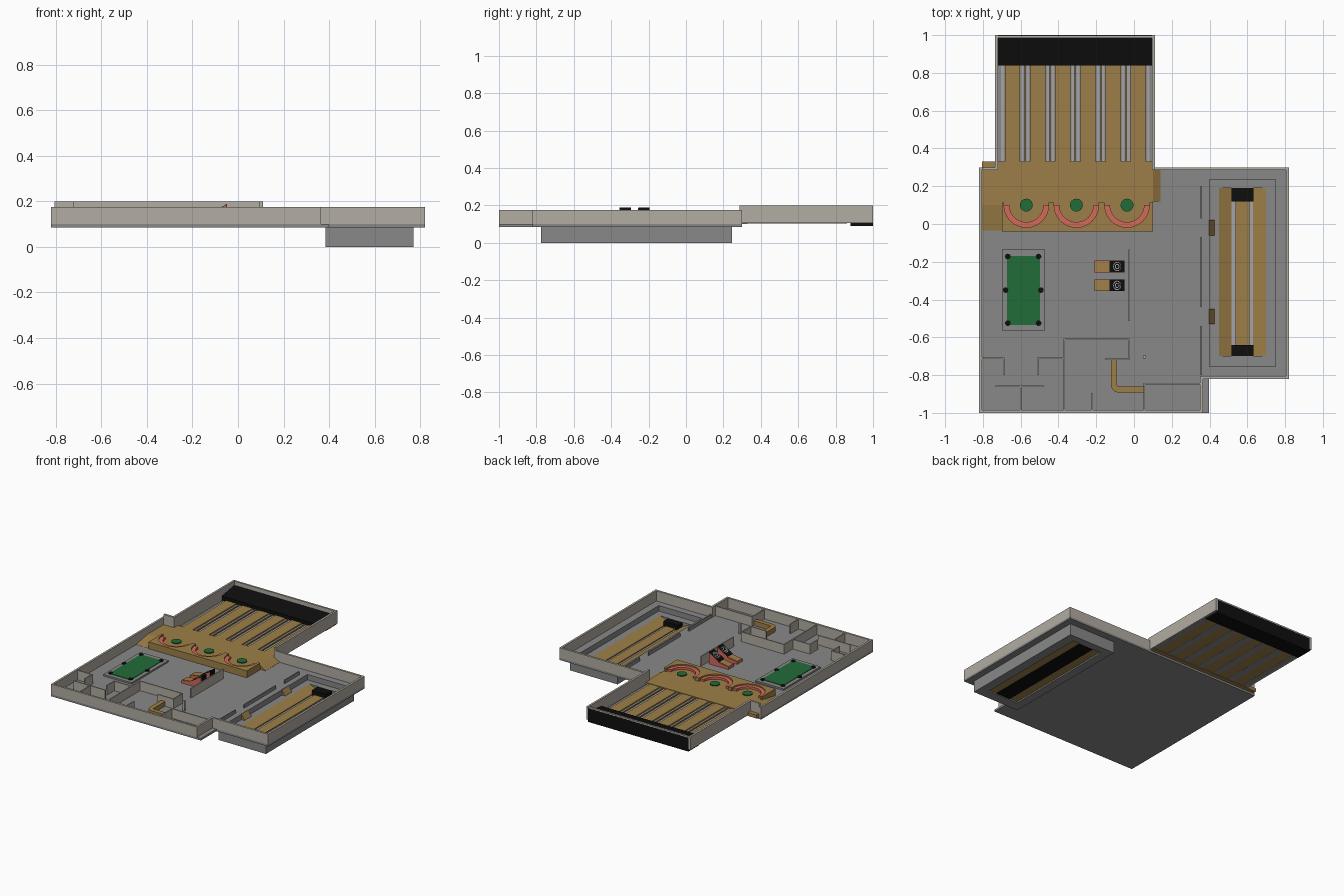
import bpy, bmesh, math
from mathutils import Matrix


def mat(name, r, g, b):
    m = bpy.data.materials.new(name)
    lin = [(c / 255 / 12.92 if c < 11 else ((c / 255 + 0.055) / 1.055) ** 2.4) for c in (r, g, b)]
    m.diffuse_color = (*lin, 1)
    return m


WALL = mat("warm grey wall", 178, 172, 162)
GREY = mat("floor grey", 136, 136, 136)
WOOD = mat("wood", 158, 127, 72)
BLACK = mat("black", 14, 14, 14)
RED = mat("salmon red", 212, 104, 90)
GREEN = mat("felt green", 34, 108, 56)
SILVER = mat("light grey", 165, 165, 168)


def finish(name, bm, m):
    bmesh.ops.recalc_face_normals(bm, faces=bm.faces)
    me = bpy.data.meshes.new(name)
    bm.to_mesh(me)
    bm.free()
    me.materials.append(m)
    ob = bpy.data.objects.new(name, me)
    bpy.context.collection.objects.link(ob)
    return ob


def box(name, x0, x1, y0, y1, z0, top, m):
    """Box; top is a height or a function of x and y for a sloping top."""
    f = top if callable(top) else (lambda x, y: top)
    bm = bmesh.new()
    bmesh.ops.create_cube(bm, size=1)
    for v in bm.verts:
        x = x1 if v.co.x > 0 else x0
        y = y1 if v.co.y > 0 else y0
        v.co = (x, y, f(x, y) if v.co.z > 0 else z0)
    return finish(name, bm, m)


def prism(name, pts, z0, z1, m):
    """Outline in x, y pulled up from z0 to z1."""
    bm = bmesh.new()
    face = bm.faces.new([bm.verts.new((x, y, z0)) for x, y in pts])
    r = bmesh.ops.extrude_face_region(bm, geom=[face])
    for v in r["geom"]:
        if isinstance(v, bmesh.types.BMVert):
            v.co.z = z1
    return finish(name, bm, m)


def disc(name, x, y, z, r, h, m, n=24, tilt=0.0):
    bm = bmesh.new()
    bmesh.ops.create_cone(bm, cap_ends=True, segments=n, radius1=r, radius2=r, depth=h,
                          matrix=Matrix.Translation((x, y, z)) @ Matrix.Rotation(tilt, 4, 'Y'))
    return finish(name, bm, m)


def arc(cx, cy, r, a0, a1, n=20):
    return [(cx + r * math.cos(math.radians(a0 + (a1 - a0) * i / n)),
             cy + r * math.sin(math.radians(a0 + (a1 - a0) * i / n))) for i in range(n + 1)]


def ring(name, o, i, z0, z1, m):
    """Rectangular frame between outer and inner x0, x1, y0, y1."""
    box(name + "_left", o[0], i[0], o[2], o[3], z0, z1, m)
    box(name + "_right", i[1], o[1], o[2], o[3], z0, z1, m)
    box(name + "_front", i[0], i[1], o[2], i[2], z0, z1, m)
    box(name + "_back", i[0], i[1], i[3], o[3], z0, z1, m)


# floors and outer walls
F, T, W = 0.10, 0.175, 0.015
box("main_floor", -0.82, 0.398, -1, 0.30, 0.085, F, GREY)
ring("wing_floor", (0.398, 0.82, -0.82, 0.30), (0.40, 0.75, -0.755, 0.235), 0.085, F, GREY)
for x0, x1, y0, y1, top in [
        (-0.82, -0.82 + W, -1, 0.30, T), (-0.82, 0.365, -1, -1 + W, T),
        (0.35, 0.365, -1, -0.805, T), (0.36, 0.82, -0.82, -0.805, T),
        (0.805, 0.82, -0.82, 0.30, T), (0.10, 0.82, 0.285, 0.30, T),
        (-0.805, -0.72, 0.285, 0.30, 0.20)]:
    box("outer_wall", x0, x1, y0, y1, F, top, WALL)
for x0, x1, y0, y1 in [(-0.735, -0.72, 0.285, 1), (0.095, 0.11, 0.285, 1), (-0.735, 0.11, 0.985, 0.999)]:
    box("lane_hall_wall", x0, x1, y0, y1, 0.105, 0.20, WALL)

# inner partitions
t = 0.004
for x0, x1, y0, y1 in [
        (-0.37, -0.37, -0.985, -0.61), (-0.37, -0.025, -0.61, -0.61), (-0.025, -0.025, -0.715, -0.61),
        (-0.15, -0.025, -0.715, -0.715), (-0.22, -0.22, -0.985, -0.90), (-0.805, -0.69, -0.71, -0.71),
        (-0.69, -0.69, -0.795, -0.71), (-0.51, -0.51, -0.795, -0.71), (-0.51, -0.37, -0.71, -0.71),
        (-0.60, -0.60, -0.985, -0.86), (-0.73, -0.48, -0.86, -0.86), (0.055, 0.055, -0.985, -0.845),
        (0.055, 0.35, -0.845, -0.845), (-0.025, -0.025, -0.51, -0.14)]:
    box("partition", x0 - t, x1 + t, y0 - t, y1 + t, F, T - 0.005, WALL)
box("post", 0.047, 0.063, -0.713, -0.697, F, T, WALL)
for y0, y1 in [(-0.80, -0.54), (-0.44, -0.07), (0.03, 0.20)]:
    box("low_rail", 0.352, 0.36, y0, y1, F, 0.125, GREY)

# service counter with a rounded corner
prism("counter", [(-0.09, -0.715), (-0.122, -0.715)] + arc(-0.08, -0.85, 0.042, 180, 270, 8)
      + [(0.05, -0.892), (0.05, -0.86)] + arc(-0.08, -0.85, 0.01, 270, 180, 8), F, 0.135, WOOD)

# raised approach with ramps
A = 0.125
box("approach", -0.805, 0.10, 0.10, 0.33, F, A, WOOD)
box("seating_floor", -0.70, 0.10, -0.04, 0.10, F, A, WOOD)
box("left_ramp", -0.805, -0.70, -0.035, 0.10, F - 0.005, lambda x, y: A if y > 0 else F + 0.001, WOOD)
box("right_ramp", 0.10, 0.14, 0.12, 0.285, F - 0.005, lambda x, y: A if x < 0.12 else F + 0.001, WOOD)

# seating block with three round bays, benches and tables
bays = (-0.57, -0.305, -0.037)
outline = [(-0.70, -0.04), (0.10, -0.04), (0.10, 0.115)]
for cx in reversed(bays):
    outline += [(cx + 0.118, 0.115)] + arc(cx, 0.10, 0.118, 0, -180) + [(cx - 0.118, 0.115)]
prism("seating_block", outline + [(-0.70, 0.115)], A, 0.15, WOOD)
for cx in bays:
    prism("round_bench", arc(cx, 0.10, 0.119, 0, -180) + arc(cx, 0.10, 0.09, -180, 0), A, 0.141, RED)
    disc("table_leg", cx, 0.10, 0.13, 0.008, 0.01, BLACK, 8)
    disc("round_table", cx, 0.10, 0.135, 0.034, 0.006, GREEN)

# lanes with gutters between them
gut = [-0.71 + 0.1333 * i for i in range(7)]
for a, b in zip(gut, gut[1:]):
    box("lane", a + 0.026, b - 0.026, 0.33, 0.86, 0.105, 0.122, WOOD)
for i, g in enumerate(gut):
    lo, hi = max(g - 0.026, -0.722), min(g + 0.026, 0.097)
    box("gutter", lo, hi, 0.33, 0.86, 0.104, 0.110, GREY)
    for s in (-1, 1):
        c = g + s * 0.014
        if -0.715 < c < 0.092:
            box("gutter_rail", c - 0.007, c + 0.007, 0.33, 0.86, 0.110, 0.116, SILVER)
    if 0 < i < 6:
        box("gutter_divider", g - 0.004, g + 0.004, 0.33, 0.86, 0.110, 0.122, WOOD)

# black pin machine at the lane ends
box("pin_machine", -0.72, 0.095, 0.84, 0.985, 0.106, lambda x, y: 0.145 if y < 0.9 else 0.17, BLACK)
box("pin_machine_base", -0.72, 0.095, 0.88, 1.0, 0.09, 0.106, BLACK)
box("back_panel", -0.72, 0.095, 0.996, 1.0, 0.09, 0.19, BLACK)

# pool table
box("pool_table_frame", -0.70, -0.47, -0.565, -0.135, F, 0.112, GREY)
box("pool_table_felt", -0.672, -0.498, -0.535, -0.17, 0.112, 0.116, GREEN)
for x in (-0.668, -0.505):
    for y in (-0.525, -0.35, -0.172):
        px = x + (0.0 if y != -0.35 else math.copysign(0.012, x + 0.58))
        disc("pool_table_pocket", px, y, 0.115, 0.015, 0.008, BLACK, 12)

# two ball-rolling machines
for yc in (-0.225, -0.325):
    y0, y1 = yc - 0.031, yc + 0.031
    box("roller_body", -0.21, -0.13, y0, y1, F, lambda x, y: 0.118 if x < -0.17 else 0.13, RED)
    box("roller_ramp", -0.209, -0.13, y0 + 0.004, y1 - 0.004, 0.11,
        lambda x, y: 0.121 if x < -0.17 else 0.133, WOOD)
    slope = lambda x, y: 0.135 if x < -0.09 else 0.185
    box("roller_cabinet", -0.13, -0.05, y0, y1, F, slope, RED)
    box("target_board", -0.13, -0.049, y0 + 0.001, y1 - 0.001, 0.13, lambda x, y: slope(x, y) + 0.003, BLACK)
    tilt = -math.atan2(0.05, 0.08)
    for k, (r, m) in enumerate([(0.025, SILVER), (0.020, BLACK), (0.014, SILVER), (0.009, BLACK)]):
        disc("target_ring", -0.088, yc, 0.164 + k * 0.0008, r, 0.004, m, 20, tilt)

# sunken pit in the side wing
ring("pit_wall", (0.385, 0.77, -0.775, 0.245), (0.40, 0.75, -0.755, 0.235), 0, 0.0855, GREY)
ring("pit_floor", (0.40, 0.75, -0.755, 0.235), (0.45, 0.70, -0.70, 0.19), 0, 0.06, GREY)
for y0, y1 in [(-0.06, 0.02), (-0.53, -0.45)]:
    box("pit_ramp", 0.398, 0.425, y0, y1, 0.055, lambda x, y: 0.101 if x < 0.41 else 0.061, WOOD)
box("slope_left", 0.45, 0.517, -0.70, 0.19, 0.01, lambda x, y: 0.06 if x < 0.48 else 0.03, WOOD)
box("slope_right", 0.63, 0.70, -0.70, 0.19, 0.01, lambda x, y: 0.03 if x < 0.66 else 0.06, WOOD)
box("pit_lane", 0.537, 0.612, -0.64, 0.12, 0.01, 0.03, WOOD)
for x in (0.517, 0.612):
    box("pit_gutter", x, x + 0.02, -0.64, 0.12, 0.01, 0.022, SILVER)
for y0, y1 in [(0.12, 0.19), (-0.70, -0.64)]:
    box("pit_end_block", 0.517, 0.632, y0, y1, 0.01, 0.06, BLACK)
box("pit_underside", 0.517, 0.632, -0.70, 0.19, 0.005, 0.0105, BLACK)
